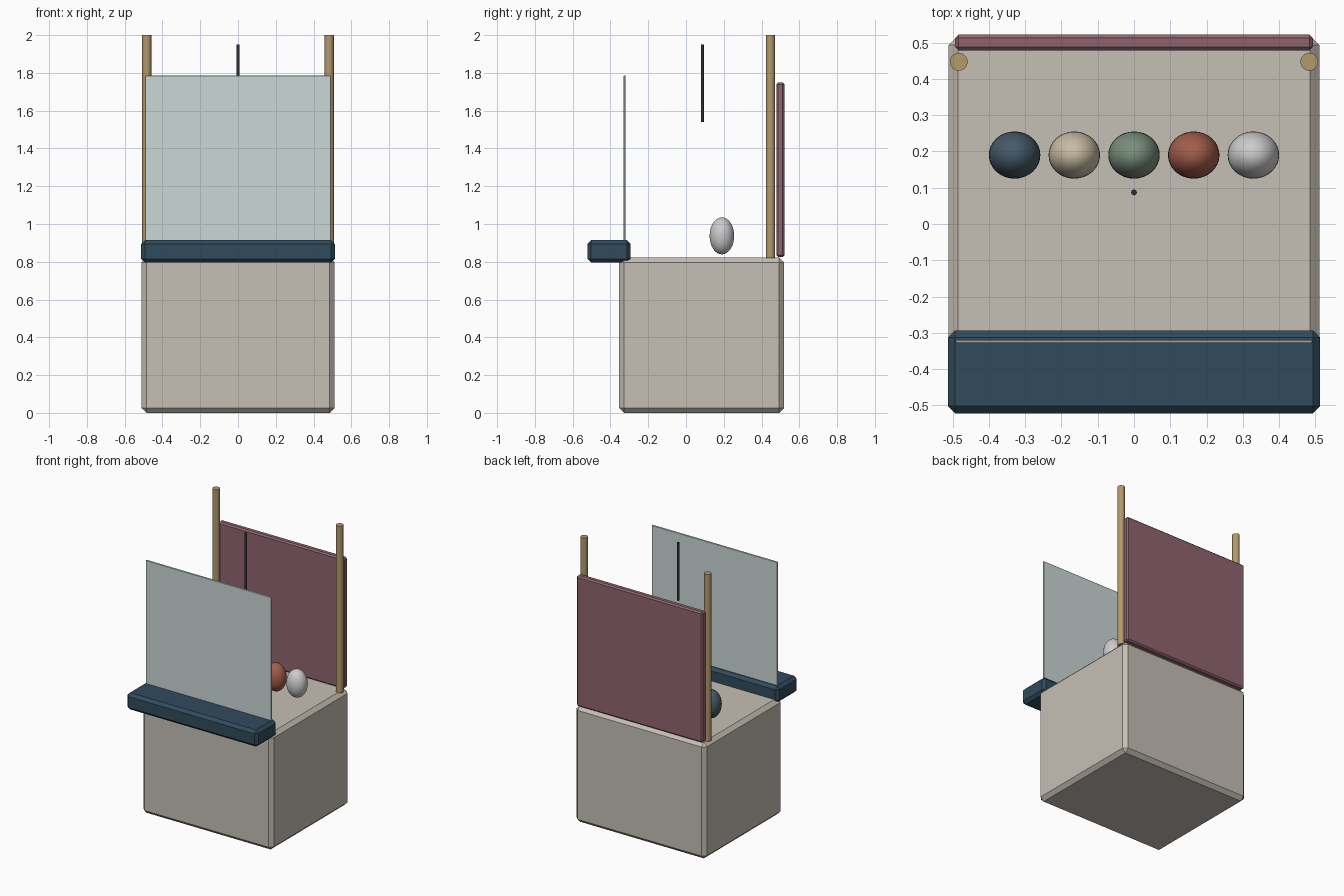
import bpy
from math import radians

if "Cube" in bpy.data.objects:
    bpy.data.objects.remove(bpy.data.objects["Cube"])


def paint(ob, rgb):
    mat = bpy.data.materials.new(ob.name + "_paint")
    mat.diffuse_color = (*rgb, 1)
    mat.use_nodes = True
    mat.node_tree.nodes["Principled BSDF"].inputs["Base Color"].default_value = mat.diffuse_color
    ob.data.materials.append(mat)


def box(name, lo, hi, chamfer, rgb):
    """Chamfered box between two opposite corners."""
    bpy.ops.mesh.primitive_cube_add(size=1, location=[(a + b) / 2 for a, b in zip(lo, hi)])
    ob = bpy.context.object
    ob.name = name
    ob.scale = [b - a for a, b in zip(lo, hi)]
    bpy.ops.object.transform_apply(location=False, rotation=False, scale=True)
    bev = ob.modifiers.new("chamfer", 'BEVEL')
    bev.width = chamfer
    bev.segments = 1
    paint(ob, rgb)


def rod(name, x, y, z0, z1, r, sides, rgb):
    """Upright round rod."""
    bpy.ops.mesh.primitive_cylinder_add(vertices=sides, radius=r, depth=z1 - z0,
                                        location=(x, y, (z0 + z1) / 2))
    ob = bpy.context.object
    ob.name = name
    bpy.ops.object.shade_smooth_by_angle(angle=radians(40))
    paint(ob, rgb)


# Cabinet body, front counter, front glass and back panel
box("cabinet", (-0.511, -0.354, 0), (0.511, 0.519, 0.823), 0.026, (0.56, 0.52, 0.46))
box("counter", (-0.513, -0.522, 0.796), (0.513, -0.293, 0.914), 0.02, (0.03, 0.07, 0.11))
box("front_glass", (-0.492, -0.330, 0.82), (0.492, -0.319, 1.786), 0.003, (0.60, 0.68, 0.67))
box("back_panel", (-0.493, 0.478, 0.826), (0.493, 0.522, 1.749), 0.01, (0.28, 0.13, 0.16))

# Rear posts
for side, x in (("left", -0.483), ("right", 0.483)):
    rod(side + "_post", x, 0.447, 0.82, 2.0, 0.0245, 24, (0.45, 0.32, 0.15))

# Hanging stick
rod("hanging_stick", 0, 0.087, 1.54, 1.95, 0.008, 12, (0.03, 0.03, 0.035))

# Row of egg-shaped items on the cabinet top
colours = [(0.06, 0.10, 0.14), (0.58, 0.50, 0.37), (0.19, 0.27, 0.20),
           (0.36, 0.11, 0.07), (0.65, 0.65, 0.65)]
for i, rgb in enumerate(colours):
    bpy.ops.mesh.primitive_uv_sphere_add(segments=32, ring_count=16, radius=1,
                                         location=((i - 2) * 0.1645, 0.19, 0.937))
    egg = bpy.context.object
    egg.name = f"egg_{i + 1}"
    egg.scale = (0.071, 0.065, 0.098)
    bpy.ops.object.transform_apply(location=False, rotation=False, scale=True)
    bpy.ops.object.shade_smooth()
    paint(egg, rgb)
